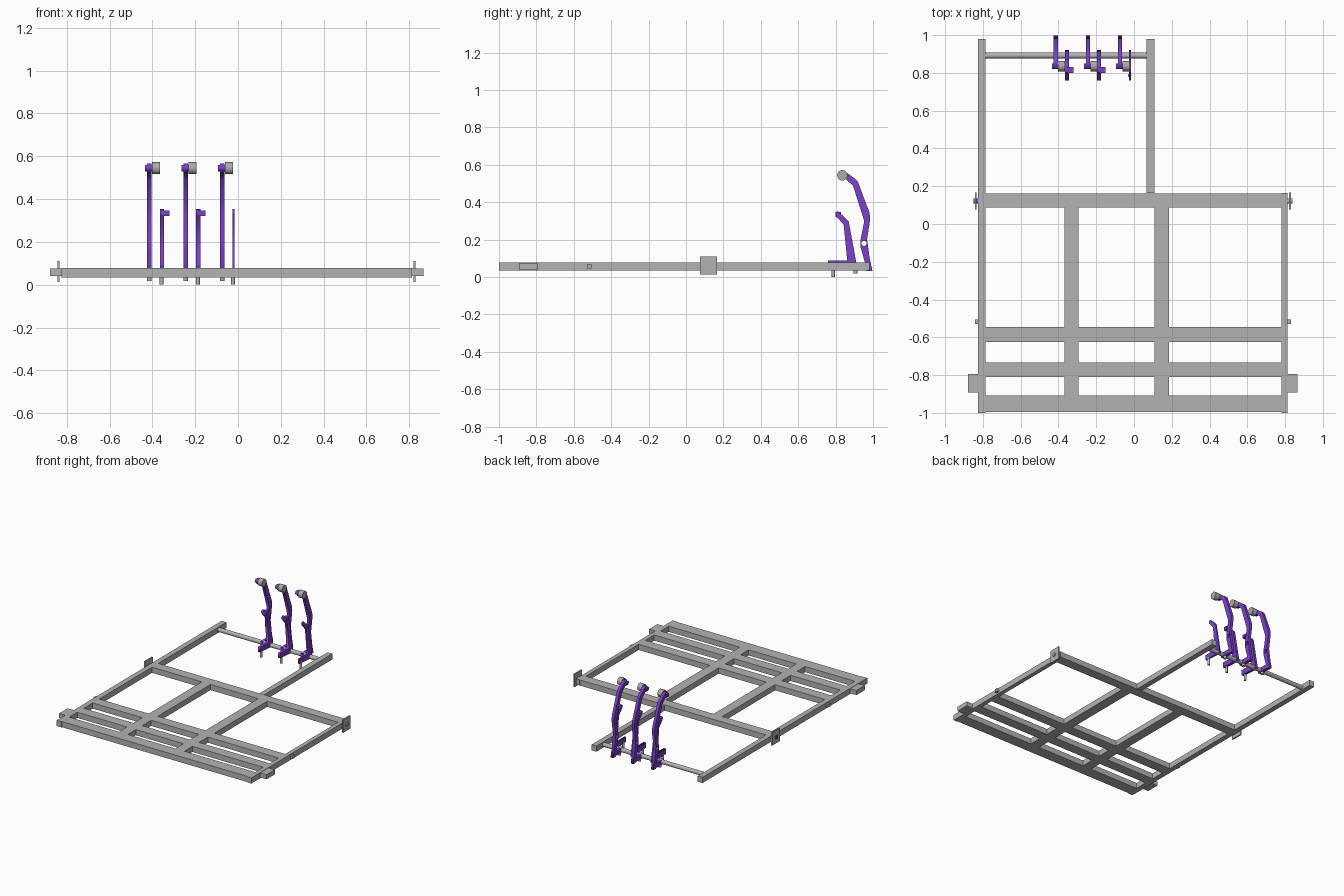
import bpy, bmesh, math
from mathutils import Matrix

cube = bpy.data.objects.get("Cube")
if cube:
    bpy.data.objects.remove(cube, do_unlink=True)


def make_material(name, rgb):
    m = bpy.data.materials.new(name)
    m.use_nodes = True
    m.diffuse_color = (*rgb, 1)
    m.node_tree.nodes["Principled BSDF"].inputs["Base Color"].default_value = (*rgb, 1)
    return m


GREY = make_material("steel grey", (0.45, 0.45, 0.45))
ROLLER = make_material("roller grey", (0.42, 0.42, 0.39))
PURPLE = make_material("purple", (0.2, 0.05, 0.6))


def add(name, mesh, mat):
    mesh.materials.clear()
    mesh.materials.append(mat)
    ob = bpy.data.objects.new(name, mesh)
    bpy.context.collection.objects.link(ob)
    return ob


def box(name, x, y, z, mat=GREY):
    bm = bmesh.new()
    bmesh.ops.create_cube(bm, size=1)
    for v in bm.verts:
        for i, (lo, hi) in enumerate((x, y, z)):
            v.co[i] = lo if v.co[i] < 0 else hi
    me = bpy.data.meshes.new(name)
    bm.to_mesh(me)
    bm.free()
    return add(name, me, mat)


def cylinder(name, center, radius, length, axis, mat=GREY, sides=20):
    bm = bmesh.new()
    bmesh.ops.create_cone(bm, cap_ends=True, segments=sides, radius1=radius,
                          radius2=radius, depth=length)
    turn = Matrix.Rotation(math.pi / 2, 4, "Y") if axis == "X" else Matrix()
    bmesh.ops.transform(bm, matrix=Matrix.Translation(center) @ turn, verts=bm.verts)
    for f in bm.faces:
        f.smooth = len(f.verts) == 4
    for e in bm.edges:
        e.smooth = all(f.smooth for f in e.link_faces)
    me = bpy.data.meshes.new(name)
    bm.to_mesh(me)
    bm.free()
    return add(name, me, mat)


def plate(name, outline, x, thick, holes=(), mat=PURPLE):
    """Flat plate in the y-z plane, with round holes given as (y, z, radius)."""
    cu = bpy.data.curves.new(name, "CURVE")
    cu.dimensions = "2D"
    cu.fill_mode = "BOTH"
    cu.extrude = thick / 2
    loops = [outline]
    for cy, cz, r in holes:
        loops.append([(cy + r * math.cos(a * math.pi / 8), cz + r * math.sin(a * math.pi / 8))
                      for a in range(16)])
    for pts in loops:
        sp = cu.splines.new("POLY")
        sp.points.add(len(pts) - 1)
        sp.use_cyclic_u = True
        for p, (a, b) in zip(sp.points, pts):
            p.co = (a, b, 0, 1)
    tmp = bpy.data.objects.new(name + "_tmp", cu)
    bpy.context.collection.objects.link(tmp)
    dg = bpy.context.evaluated_depsgraph_get()
    me = bpy.data.meshes.new_from_object(tmp.evaluated_get(dg))
    bpy.data.objects.remove(tmp, do_unlink=True)
    # local (x, y, z) becomes world (y, z, x)
    me.transform(Matrix(((0, 0, 1, x), (1, 0, 0, 0), (0, 1, 0, 0), (0, 0, 0, 1))))
    return add(name, me, mat)


# Frame rails and cross beams
Z = (0.034, 0.077)
box("left_edge_rail", (-0.825, -0.785), (-1, 0.98), Z)
box("right_edge_rail", (0.78, 0.812), (-1, 0.164), Z)
box("middle_rail", (0.067, 0.108), (0.164, 0.98), Z)
for name, y in (("rear_beam", (0.088, 0.162)), ("inner_beam", (-0.625, -0.546)),
                ("second_beam", (-0.81, -0.732)), ("front_beam", (-0.995, -0.907))):
    box(name, (-0.825, 0.812), y, Z)
for i, x in enumerate(((-0.367, -0.293), (0.108, 0.184))):
    box(f"lengthwise_beam_{i}", x, (-0.95, 0.12), Z)

# Side fittings: step blocks, pins and mounting plates
for label, s, edge in (("minus", -1, 0.825), ("plus", 1, 0.812)):
    def span(a, b):
        return tuple(sorted((s * (edge + a), s * (edge + b))))
    box(f"side_block_{label}", span(-0.01, 0.054), (-0.893, -0.793), (0.04, 0.075))
    box(f"side_pin_{label}", span(-0.01, 0.018), (-0.53, -0.505), (0.046, 0.069))
    box(f"mount_plate_{label}", span(0.008, 0.018), (0.076, 0.167), (0.013, 0.111))
    cylinder(f"mount_bolt_{label}", (s * (edge + 0.009), 0.122, 0.062), 0.014, 0.034, "X",
             PURPLE if s < 0 else GREY)

# Cross rod carrying the levers
cylinder("cross_rod", (-0.36, 0.892, 0.055), 0.016, 0.86, "X")

ARM = [(0.83, 0.523), (0.853, 0.525), (0.893, 0.488), (0.953, 0.3), (0.932, 0.19), (0.933, 0.16),
       (0.956, 0.08), (0.965, 0.032), (0.997, 0.032), (0.982, 0.1), (0.973, 0.165), (0.968, 0.2),
       (0.985, 0.31), (0.981, 0.345), (0.918, 0.512), (0.91, 0.52), (0.857, 0.56), (0.83, 0.565)]
LEVER = [(0.76, 0.05), (0.92, 0.04), (0.911, 0.075), (0.87, 0.297), (0.812, 0.353), (0.797, 0.342),
         (0.803, 0.325), (0.843, 0.28), (0.862, 0.088), (0.76, 0.088)]

# Three pedal sets, each with a tall arm, a roller and a short lever
for i in range(3):
    x = -0.414 + 0.17 * i
    plate(f"pedal_arm_{i}", ARM, x, 0.022, [(0.952, 0.18, 0.014)])
    box(f"arm_foot_{i}", (x - 0.011, x + 0.011), (0.875, 0.975), (0.036, 0.07), PURPLE)
    cylinder(f"arm_peg_{i}", (x, 0.906, 0.033), 0.011, 0.03, "Z")
    cylinder(f"roller_axle_{i}", (x + 0.012, 0.836, 0.544), 0.015, 0.064, "X", PURPLE)
    cylinder(f"roller_{i}", (x + 0.031, 0.836, 0.544), 0.028, 0.037, "X", ROLLER)
    thin = i == 2
    lx = x + (0.393 - 0.02 if thin else 0.059) - (0.314 - 0.0 if thin else 0)
    if thin:
        lx = x + 0.053
    plate(f"short_lever_{i}", LEVER, lx, 0.011 if thin else 0.02)
    cylinder(f"lever_peg_{i}", (lx - 0.002, 0.787, 0.03), 0.009, 0.06, "Z")
    if not thin:
        box(f"lever_tab_{i}", (lx, lx + 0.034), (0.8, 0.83), (0.322, 0.347), PURPLE)
